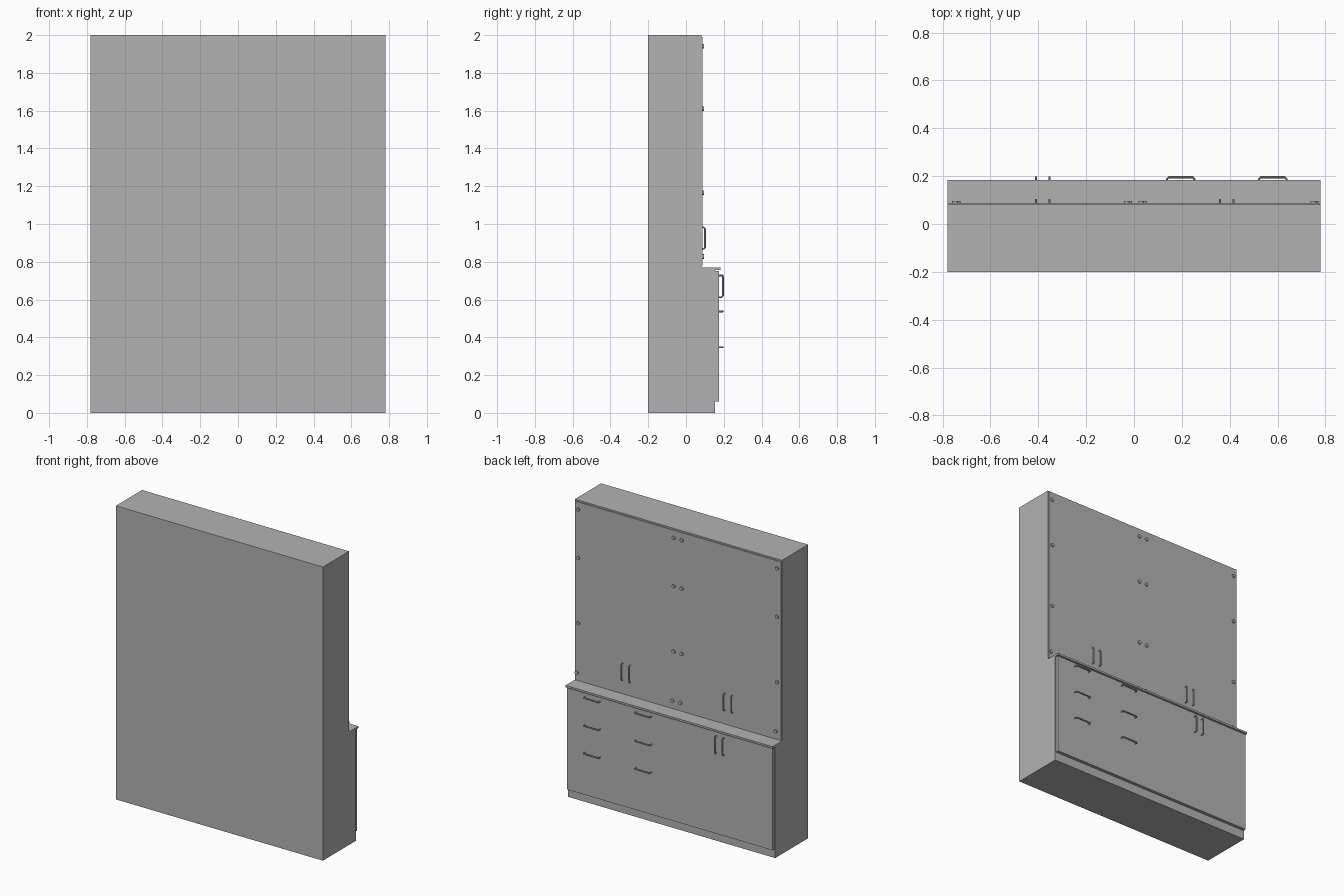
import bpy, bmesh
from mathutils import Matrix, Vector

cube = bpy.data.objects.get("Cube")
if cube:
    bpy.data.objects.remove(cube, do_unlink=True)

grey = bpy.data.materials.new("plain grey")
grey.use_nodes = True
colour = (0.45, 0.45, 0.45, 1)
grey.diffuse_color = colour
grey.node_tree.nodes["Principled BSDF"].inputs["Base Color"].default_value = colour

HALF = 0.78
UPPER_FACE = 0.087
LOWER_FACE = 0.176


def finish(name, bm, smooth=False):
    bmesh.ops.recalc_face_normals(bm, faces=bm.faces)
    mesh = bpy.data.meshes.new(name)
    bm.to_mesh(mesh)
    bm.free()
    mesh.materials.append(grey)
    obj = bpy.data.objects.new(name, mesh)
    bpy.context.collection.objects.link(obj)
    if smooth:
        bpy.ops.object.select_all(action="DESELECT")
        obj.select_set(True)
        bpy.context.view_layer.objects.active = obj
        bpy.ops.object.shade_smooth_by_angle()
    return obj


def extrude_profile(name, profile, half_width):
    """Side outline (y, z) swept across the width."""
    bm = bmesh.new()
    face = bm.faces.new([bm.verts.new((-half_width, y, z)) for y, z in profile])
    out = bmesh.ops.extrude_face_region(bm, geom=[face])
    moved = [v for v in out["geom"] if isinstance(v, bmesh.types.BMVert)]
    bmesh.ops.translate(bm, verts=moved, vec=(2 * half_width, 0, 0))
    return finish(name, bm)


def panel(name, half_width, y0, y1, z0, z1):
    return extrude_profile(name, [(y0, z0), (y1, z0), (y1, z1), (y0, z1)], half_width)


def handle(name, x, face, z, vertical, reach):
    """Bow handle: a round bar bent along a short path."""
    half, corner = 0.057, 0.007
    path = [(-half, 0), (-half, reach - corner), (corner - half, reach),
            (half - corner, reach), (half, reach - corner), (half, 0)]
    bm = bmesh.new()
    rings = []
    axis = Vector((0, 0, 1)) if vertical else Vector((1, 0, 0))
    side = Vector((1, 0, 0)) if vertical else Vector((0, 0, 1))
    out = Vector((0, 1, 0))
    points = [axis * a + out * b for a, b in path]
    for i, p in enumerate(points):
        tangent = points[min(i + 1, len(points) - 1)] - points[max(i - 1, 0)]
        across = tangent.normalized().cross(side)
        ring = []
        for k in range(8):
            turn = Matrix.Rotation(k * 0.7854, 3, tangent)
            ring.append(bm.verts.new(Vector((x, face, z)) + p + turn @ across * 0.0045))
        rings.append(ring)
    for a, b in zip(rings, rings[1:]):
        for k in range(8):
            n = (k + 1) % 8
            bm.faces.new((a[k], a[n], b[n], b[k]))
    bm.faces.new(rings[0])
    bm.faces.new(rings[-1])
    return finish(name, bm, True)


def stud(name, x, z):
    bm = bmesh.new()
    place = Matrix.Translation((x, UPPER_FACE + 0.003, z)) @ Matrix.Rotation(1.5708, 4, "X")
    bmesh.ops.create_cone(bm, cap_ends=True, segments=16, radius1=0.012, radius2=0.012,
                          depth=0.012, matrix=place)
    return finish(name, bm, True)


# Carcass: tall shallow upper part on a deeper base
extrude_profile("cabinet_body", [(-0.2, 0), (0.154, 0), (0.154, 0.757), (0.081, 0.757),
                                 (0.081, 2), (-0.2, 2)], HALF)

# Counter and front panels
panel("counter", HALF, 0.075, 0.183, 0.757, 0.77)
panel("upper_front", HALF - 0.005, 0.08, UPPER_FACE, 0.78, 1.99)
panel("lower_front", HALF - 0.005, 0.15, LOWER_FACE, 0.06, 0.752)

# Studs on the upper doors, the lowest row slightly offset
for row, z in enumerate((1.94, 1.61, 1.165, 0.828)):
    shift = 0.01 if row == 3 else 0
    for x in (-0.748, -0.03, 0.03, 0.75):
        stud("door_stud", x + shift, z)

# Vertical door handles
for x in (-0.41, -0.353, 0.36, 0.416):
    handle("upper_door_handle", x, UPPER_FACE - 0.002, 0.925, True, 0.016)
for x in (-0.41, -0.353):
    handle("lower_door_handle", x, LOWER_FACE - 0.002, 0.67, True, 0.0215)

# Drawer handles in two columns
for x in (0.195, 0.58):
    for z in (0.727, 0.537, 0.347):
        handle("drawer_handle", x, LOWER_FACE - 0.002, z, False, 0.0215)
